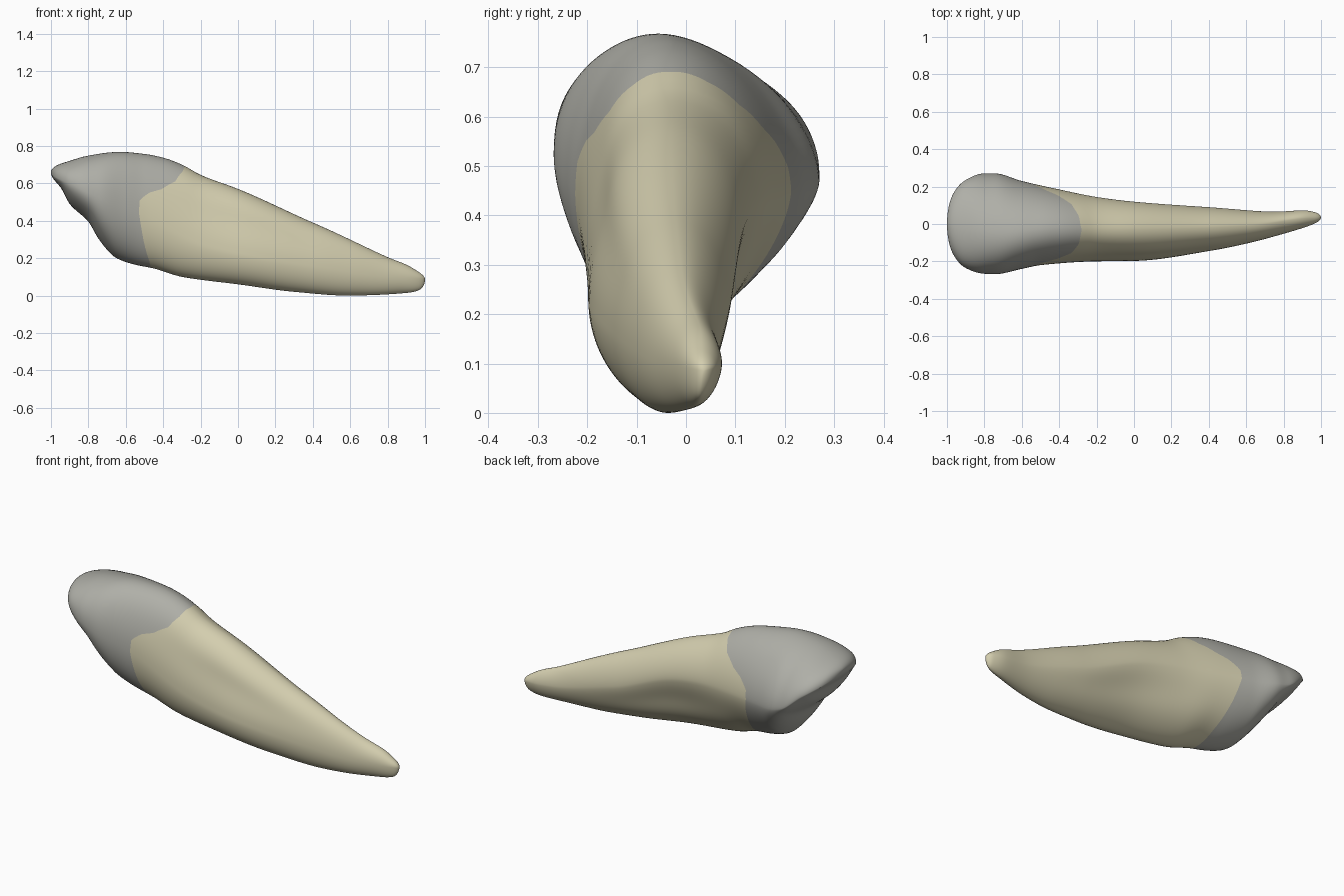
import bpy, bmesh, math

if "Cube" in bpy.data.objects:
    bpy.data.objects.remove(bpy.data.objects["Cube"])

SEGS = 96


def pos(x):
    """Position along the tooth, spaced so both ends come out rounded."""
    return math.acos(max(-1.0, min(1.0, -x)))


def smooth(keys, s):
    """Monotone smooth curve through (x, value) keys, evaluated at position s."""
    p = [(pos(x), v) for x, v in keys]
    n = len(p)
    d = [(p[i + 1][1] - p[i][1]) / (p[i + 1][0] - p[i][0]) for i in range(n - 1)]

    def slope(i):
        if i == 0 or i == n - 1:
            return d[0] if i == 0 else d[-1]
        a, b = d[i - 1], d[i]
        return 2 * a * b / (a + b) if a * b > 0 else 0.0

    i = 0
    while i < n - 2 and s > p[i + 1][0]:
        i += 1
    h = p[i + 1][0] - p[i][0]
    t = max(0.0, min(1.0, (s - p[i][0]) / h))
    return ((2 * t**3 - 3 * t**2 + 1) * p[i][1] + (t**3 - 2 * t**2 + t) * h * slope(i)
            + (3 * t**2 - 2 * t**3) * p[i + 1][1] + (t**3 - t**2) * h * slope(i + 1))


# Outline profiles along x: height limits, side limits
TOP = [(-1, .66), (-.97, .695), (-.9, .72), (-.8, .748), (-.63, .768), (-.5, .757), (-.4, .737),
       (-.3, .70), (-.2, .645), (0, .57), (.4, .39), (.8, .205), (.9, .165), (.96, .13), (1, .085)]
BOTTOM = [(-1, .66), (-.95, .58), (-.9, .49), (-.8, .395), (-.75, .31), (-.7, .245), (-.65, .2),
          (-.55, .165), (-.45, .145), (-.3, .10), (0, .06), (.3, .02), (.58, 0), (.9, .014),
          (.97, .03), (1, .085)]
BACK = [(-1, 0), (-.97, .155), (-.9, .235), (-.8, .27), (-.74, .27), (-.6, .23), (-.4, .185),
        (-.2, .145), (0, .12), (.4, .09), (.75, .066), (.9, .073), (.97, .062), (1, .035)]
FRONT = [(-1, 0), (-.97, -.155), (-.9, -.235), (-.8, -.266), (-.74, -.268), (-.6, -.24),
         (-.5, -.22), (-.2, -.20), (0, -.198), (.4, -.145), (.6, -.105), (.8, -.052),
         (.9, -.022), (1, .035)]
# Heights of the widest points, and the y of the top and bottom ridges
BACK_Z = [(-1, .66), (-.9, .57), (-.78, .48), (-.65, .455), (-.4, .44), (-.2, .42), (0, .38),
          (.4, .22), (.8, .11), (1, .085)]
FRONT_Z = [(-1, .66), (-.9, .6), (-.78, .54), (-.65, .49), (-.5, .43), (-.2, .28), (0, .23),
           (.4, .16), (.8, .1), (1, .085)]
TOP_Y = [(-1, 0), (-.7, -.06), (-.4, -.03), (0, -.03), (.6, -.01), (.9, .03), (1, .035)]
BOTTOM_Y = [(-1, 0), (-.7, -.03), (-.4, -.07), (0, -.08), (.4, -.055), (.7, -.02), (.9, .02),
            (1, .035)]

# Gum line: x at each elevation angle, the same on both sides
GUM = [(-90, -.46), (-60, -.475), (-30, -.505), (0, -.53), (12, -.525), (22, -.475), (30, -.41),
       (45, -.335), (65, -.295), (90, -.28)]


def gum_x(a):
    e = math.degrees(math.asin(max(-1, min(1, math.sin(a)))))
    for (e0, x0), (e1, x1) in zip(GUM, GUM[1:]):
        if e <= e1:
            return x0 + (x1 - x0) * (e - e0) / (e1 - e0)
    return GUM[-1][1]


def surface(s, a):
    """Point on the tooth: four rounded quarters joined at the ridges."""
    c, sn = math.cos(a), math.sin(a)
    x = -math.cos(s)
    back, up = c >= 0, sn >= 0
    side, wide = (BACK, BACK_Z) if back else (FRONT, FRONT_Z)
    rim, ridge = (TOP, TOP_Y) if up else (BOTTOM, BOTTOM_Y)
    e = (1.12 if up else 1.2) if back else (.95 if up else 1.0)
    y0, z0 = smooth(ridge, s), smooth(wide, s)
    # shallow groove along each side of the root
    elev = math.degrees(math.asin(max(-1, min(1, sn))))
    groove = .09 * math.exp(-((elev - (-28 if back else 28)) / 17) ** 2)
    groove *= math.exp(-((x - .05) / .35) ** 2)
    y = y0 + (smooth(side, s) - y0) * abs(c) ** e * (1 - groove)
    z = z0 + (smooth(rim, s) - z0) * abs(sn) ** e
    return x, y, z


def build(name, rows, colour, is_crown):
    bm = bmesh.new()
    rings = []
    for i in range(rows + 1):
        ring = []
        for k in range(SEGS):
            a = 2 * math.pi * k / SEGS
            g = pos(gum_x(a))
            t = i / rows
            s = g * t if is_crown else g + (math.pi - g) * t
            ring.append(bm.verts.new(surface(s, a)))
        rings.append(ring)
    for r0, r1 in zip(rings, rings[1:]):
        for k in range(SEGS):
            j = (k + 1) % SEGS
            bm.faces.new((r0[k], r0[j], r1[j], r1[k]))
    # weld the tip ring into a single point
    bmesh.ops.remove_doubles(bm, verts=rings[0] if is_crown else rings[-1], dist=1e-5)
    for f in bm.faces:
        f.smooth = True
    me = bpy.data.meshes.new(name)
    bm.to_mesh(me)
    bm.free()
    mat = bpy.data.materials.new(name + "_colour")
    mat.diffuse_color = (*colour, 1)
    mat.use_nodes = True
    mat.node_tree.nodes["Principled BSDF"].inputs["Base Color"].default_value = mat.diffuse_color
    me.materials.append(mat)
    ob = bpy.data.objects.new(name, me)
    bpy.context.collection.objects.link(ob)


# Grey enamel crown and tan root
build("crown", 44, (.43, .43, .39), True)
build("root", 64, (.66, .62, .43), False)
